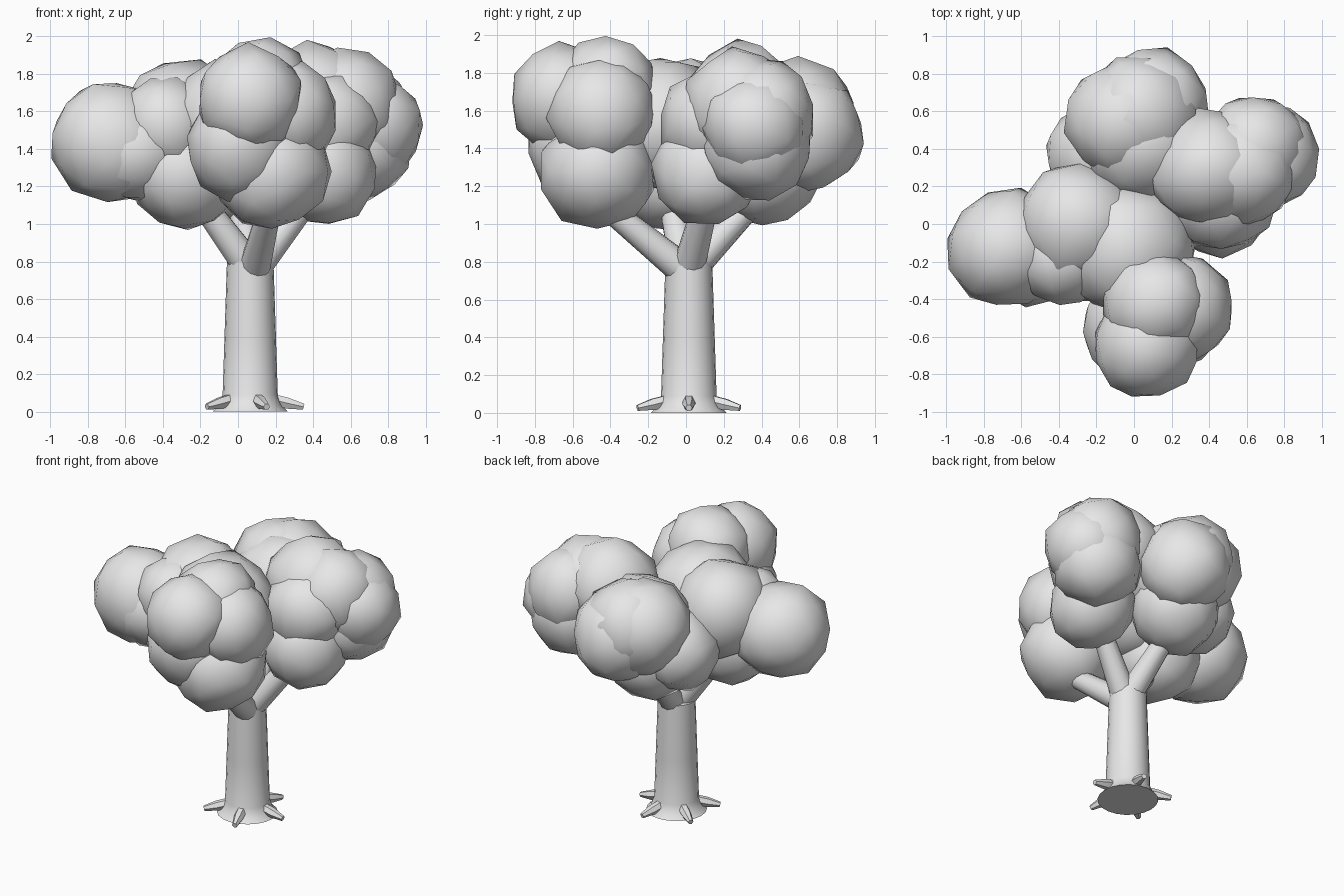
import bpy, bmesh, math, random
from mathutils import Vector, Matrix

if "Cube" in bpy.data.objects:
    bpy.data.objects.remove(bpy.data.objects["Cube"])

random.seed(4)
grey = bpy.data.materials.new("plain grey")
grey.diffuse_color = (0.8, 0.8, 0.8, 1)
grey.use_nodes = True
grey.node_tree.nodes["Principled BSDF"].inputs["Base Color"].default_value = grey.diffuse_color


def finish(name, bm, angle=180):
    mesh = bpy.data.meshes.new(name)
    bmesh.ops.recalc_face_normals(bm, faces=bm.faces)
    bm.to_mesh(mesh)
    bm.free()
    mesh.materials.append(grey)
    ob = bpy.data.objects.new(name, mesh)
    bpy.context.collection.objects.link(ob)
    bpy.ops.object.select_all(action='DESELECT')
    ob.select_set(True)
    bpy.context.view_layer.objects.active = ob
    bpy.ops.object.shade_smooth_by_angle(angle=math.radians(angle))
    return ob


def tube(name, path, sides, angle=50):
    """Skin rings of given radius along (x, y, z, radius) points."""
    bm = bmesh.new()
    pts = [Vector(p[:3]) for p in path]
    rings = []
    axis = (pts[-1] - pts[0]).normalized()
    rot = axis.to_track_quat('Z', 'Y')
    for p, (_, _, _, r) in zip(pts, path):
        rings.append([bm.verts.new(p + rot @ Vector((
            r * math.cos(2 * math.pi * i / sides),
            r * math.sin(2 * math.pi * i / sides), 0))) for i in range(sides)])
    for a, b in zip(rings, rings[1:]):
        for i in range(sides):
            j = (i + 1) % sides
            bm.faces.new((a[i], a[j], b[j], b[i]))
    bm.faces.new(rings[0][::-1])
    bm.faces.new(rings[-1])
    return finish(name, bm, angle)


# Trunk with a flared foot
CX, CY = 0.065, 0.015
tube("trunk", [(CX, CY, z, r) for z, r in
               ((0, .2), (.03, .17), (.09, .147), (.4, .137), (.8, .124))], 20)

# Five small roots around the foot
for k in range(5):
    a = math.radians(72 * k)
    c, s = math.cos(a), math.sin(a)
    tube(f"root_{k + 1}", [(CX + d * c, CY + d * s, z, r) for d, z, r in
                           ((.13, .062, .034), (.2, .045, .034), (.285, .026, .018))], 6)

# Four branches rising into the crown
for name, base, tip in (
        ("left_branch", (.04, -.01, .8), (-.27, -.1, 1.22)),
        ("front_branch", (.09, -.03, .77), (.18, -.46, 1.12)),
        ("right_branch", (.11, .02, .79), (.46, .14, 1.24)),
        ("back_branch", (.07, .05, .79), (.0, .42, 1.18))):
    tube(name, [(*base, .085), (*tip, .06)], 12)

# Leaf clumps: (x, y, z, radius) per part of the crown
crown = {
    "left_leaves": [(-.67, -.13, 1.44, .325), (-.3, 0, 1.54, .335),
                    (-.03, -.14, 1.53, .36), (-.29, -.12, 1.27, .3),
                    (-.55, -.16, 1.39, .275), (-.38, -.18, 1.52, .26)],
    "front_leaves": [(.12, -.42, 1.71, .285), (.06, -.65, 1.67, .285),
                     (.25, -.45, 1.59, .29), (.18, -.47, 1.28, .31),
                     (0, -.56, 1.41, .29)],
    "right_leaves": [(.4, .29, 1.65, .315), (.58, .29, 1.63, .3),
                     (.72, .36, 1.52, .28), (.64, .4, 1.58, .29),
                     (.64, .38, 1.42, .295), (.47, .14, 1.53, .29),
                     (.46, .12, 1.28, .29)],
    "back_leaves": [(.03, .58, 1.56, .32), (.1, .64, 1.48, .31),
                    (-.05, .55, 1.55, .32), (0, .42, 1.28, .3),
                    (-.2, .37, 1.36, .28), (.05, .42, 1.52, .32)],
}
for name, clumps in crown.items():
    for k, (x, y, z, r) in enumerate(clumps):
        bm = bmesh.new()
        bmesh.ops.create_icosphere(bm, subdivisions=2, radius=r)
        for v in bm.verts:
            v.co *= random.uniform(.95, 1.06)
        spin = Matrix.Rotation(random.uniform(0, 6.28), 4, 'Z') @ \
            Matrix.Rotation(random.uniform(0, 6.28), 4, 'X')
        bmesh.ops.transform(bm, matrix=Matrix.Translation((x, y, z)) @ spin,
                            verts=bm.verts)
        finish(f"{name}_{k + 1}", bm)
